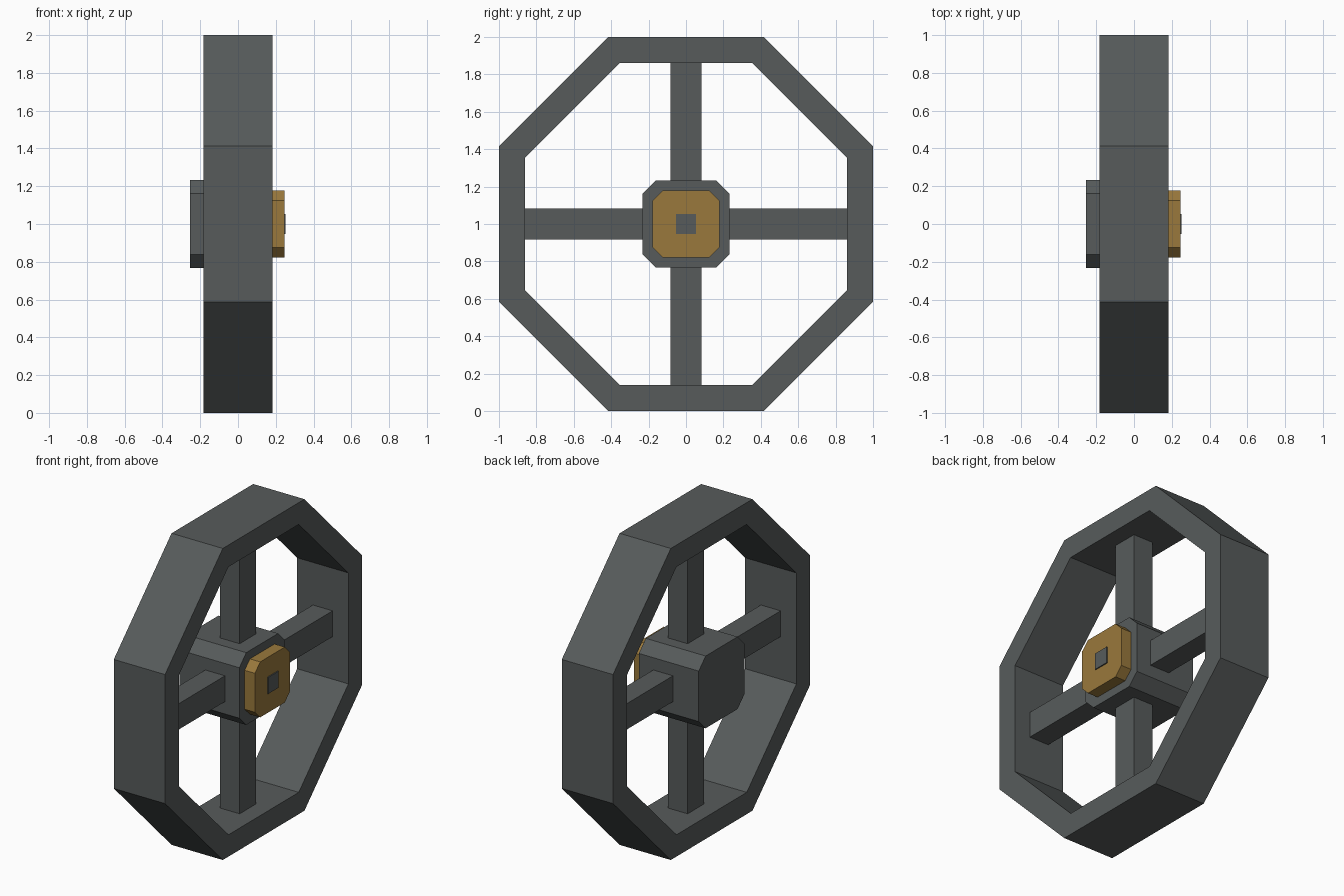
import bpy, bmesh, math

if "Cube" in bpy.data.objects:
    bpy.data.objects.remove(bpy.data.objects["Cube"], do_unlink=True)


def material(name, rgb):
    mat = bpy.data.materials.new(name)
    mat.use_nodes = True
    mat.diffuse_color = (*rgb, 1)
    mat.node_tree.nodes["Principled BSDF"].inputs["Base Color"].default_value = (*rgb, 1)
    return mat


IRON = material("dark grey iron", (0.095, 0.105, 0.105))
BRASS = material("dull brass", (0.32, 0.19, 0.045))
CENTRE_Z = 1.0


def finish(name, bm, mat):
    bmesh.ops.recalc_face_normals(bm, faces=bm.faces)
    mesh = bpy.data.meshes.new(name)
    bm.to_mesh(mesh)
    bm.free()
    mesh.materials.append(mat)
    obj = bpy.data.objects.new(name, mesh)
    obj.location.z = CENTRE_Z
    bpy.context.collection.objects.link(obj)
    return obj


def octagon(half, flat):
    """Square outline with cut corners, in the y-z plane."""
    return [(flat, half), (half, flat), (half, -flat), (flat, -half),
            (-flat, -half), (-half, -flat), (-half, flat), (-flat, half)]


def prism(name, outline, x0, x1, mat):
    """Extrude a y-z outline along x."""
    bm = bmesh.new()
    face = bm.faces.new([bm.verts.new((x0, y, z)) for y, z in outline])
    new = bmesh.ops.extrude_face_region(bm, geom=[face])["geom"]
    moved = [v for v in new if isinstance(v, bmesh.types.BMVert)]
    bmesh.ops.translate(bm, verts=moved, vec=(x1 - x0, 0, 0))
    return finish(name, bm, mat)


def rectangle(y0, y1, z0, z1):
    return [(y0, z0), (y1, z0), (y1, z1), (y0, z1)]


# Rim: a regular octagonal ring with a rectangular section
def rim(outer, inner, half_width):
    bm = bmesh.new()
    tan = math.tan(math.pi / 8)
    section = [(outer, -half_width), (outer, half_width),
               (inner, half_width), (inner, -half_width)]
    loops = [[bm.verts.new((x, y, z)) for y, z in octagon(r, r * tan)]
             for r, x in section]
    for a, b in zip(loops, loops[1:] + loops[:1]):
        for i in range(8):
            j = (i + 1) % 8
            bm.faces.new((a[i], a[j], b[j], b[i]))
    return finish("rim", bm, IRON)


rim(1.0, 0.86, 0.182)

# Four spokes from the hub to the rim
for i, name in enumerate(("back", "upper", "front", "lower")):
    spoke = prism(name + "_spoke", rectangle(0.2, 0.86, -0.083, 0.083),
                  -0.07, 0.07, IRON)
    spoke.rotation_euler.x = i * math.pi / 2

# Hub, its brass cap and the square axle end
prism("hub", octagon(0.232, 0.162), -0.253, 0.172, IRON)
prism("hub_cap", octagon(0.178, 0.125), 0.172, 0.245, BRASS)
prism("axle_end", rectangle(-0.053, 0.053, -0.053, 0.053), 0.24, 0.252, IRON)
